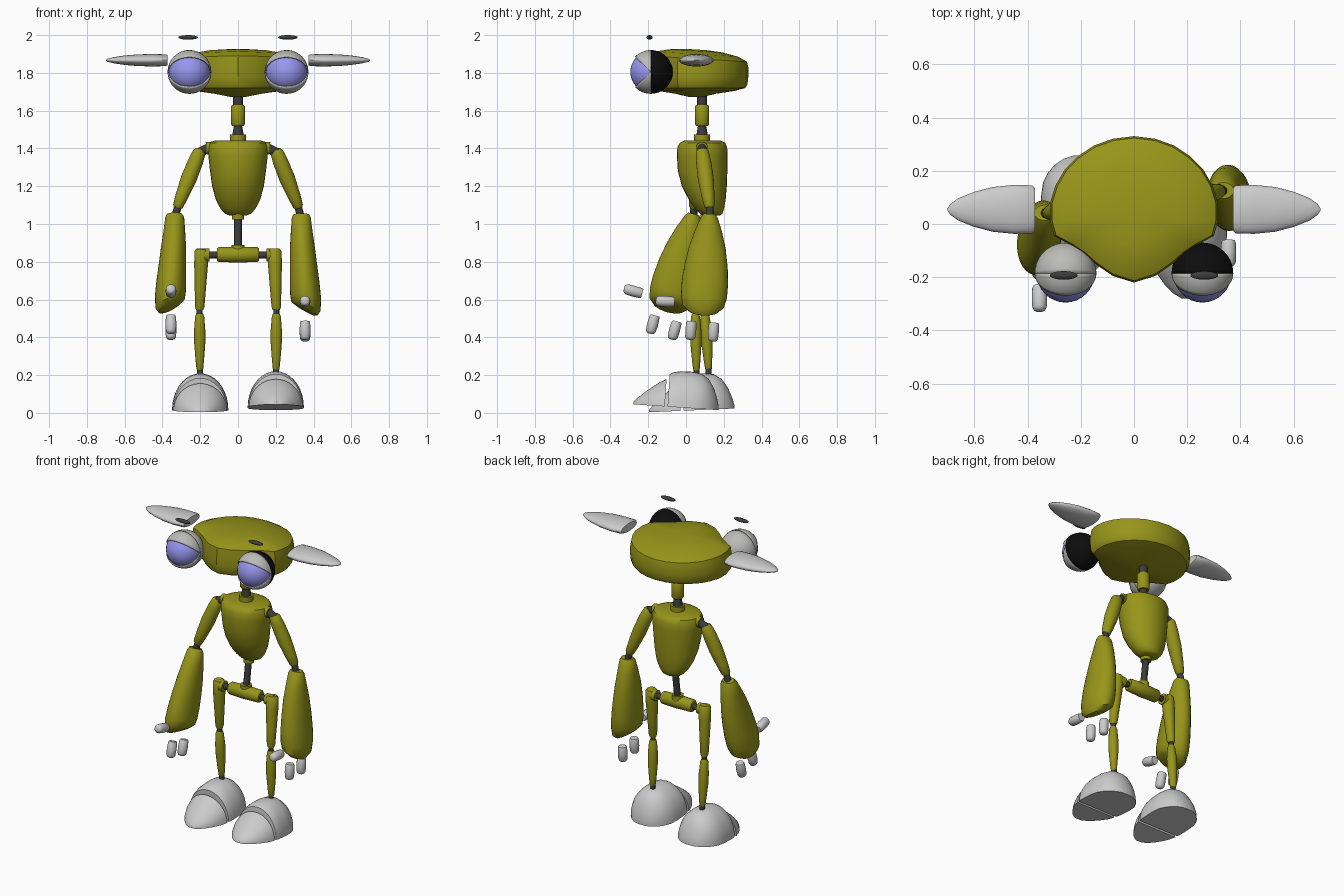
import bpy, bmesh
from math import sin, cos, pi, radians
from mathutils import Vector, Matrix

if "Cube" in bpy.data.objects:
    bpy.data.objects.remove(bpy.data.objects["Cube"], do_unlink=True)


def material(name, rgb):
    m = bpy.data.materials.new(name)
    m.use_nodes = True
    m.diffuse_color = (*rgb, 1)
    m.node_tree.nodes["Principled BSDF"].inputs["Base Color"].default_value = (*rgb, 1)
    return m


OLIVE = material("olive", (0.31, 0.30, 0.01))
DARK = material("dark_joint", (0.045, 0.045, 0.045))
BLACK = material("black", (0.004, 0.004, 0.004))
BLUE = material("eye_blue", (0.31, 0.31, 0.87))
LID = material("lid_grey", (0.5, 0.5, 0.48))


def finish(name, bm, mat=None, angle=40):
    mesh = bpy.data.meshes.new(name)
    bm.to_mesh(mesh)
    bm.free()
    ob = bpy.data.objects.new(name, mesh)
    bpy.context.collection.objects.link(ob)
    if mat:
        mesh.materials.append(mat)
    bpy.ops.object.select_all(action="DESELECT")
    ob.select_set(True)
    bpy.context.view_layer.objects.active = ob
    bpy.ops.object.shade_smooth_by_angle(angle=radians(angle))
    return ob


def loft(name, rings, mat=None, matrix=Matrix(), angle=40):
    """Skin a closed solid through matching rings of points."""
    bm = bmesh.new()
    loops = [[bm.verts.new(matrix @ Vector(p)) for p in ring] for ring in rings]
    n = len(loops[0])
    for a, b in zip(loops, loops[1:]):
        for i in range(n):
            j = (i + 1) % n
            bm.faces.new((a[i], a[j], b[j], b[i]))
    bm.faces.new(loops[0])
    bm.faces.new(loops[-1])
    bmesh.ops.recalc_face_normals(bm, faces=bm.faces)
    return finish(name, bm, mat, angle)


def ellipse(cx, cy, z, rx, ry, slant=0, n=28):
    turns = [2 * pi * i / n for i in range(n)]
    return [(cx + rx * cos(t), cy + ry * sin(t), z + slant * cos(t)) for t in turns]


def tube(name, a, b, profile, mat=None, matrix=Matrix()):
    """Turned part from a to b; profile lists (fraction along, radius)."""
    a, b = Vector(a), Vector(b)
    turn = (b - a).to_track_quat("Z", "Y").to_matrix().to_4x4()
    rings = [ellipse(0, 0, t * (b - a).length, r, r, n=20) for t, r in profile]
    return loft(name, rings, mat, matrix @ Matrix.Translation(a) @ turn)


def rod(name, a, b, r, mat=DARK, matrix=Matrix()):
    return tube(name, a, b, [(0, r), (1, r)], mat, matrix)


def ball(name, centre, size, mat):
    bm = bmesh.new()
    bmesh.ops.create_uvsphere(bm, u_segments=32, v_segments=18, radius=1)
    bm.transform(Matrix.Translation(centre) @ Matrix.Diagonal((*size, 1)))
    return finish(name, bm, mat)


def eye_shell(name, centre, start, sweep, mat):
    """Part of a sphere shell, swept around the sideways axis."""
    bm = bmesh.new()
    c = Vector(centre)
    turn = Matrix.Rotation(radians(start), 4, "X")
    arc = [bm.verts.new(turn @ Vector((cos(pi * i / 20), 0, sin(pi * i / 20))) * 0.116)
           for i in range(21)]
    edges = [bm.edges.new(pair) for pair in zip(arc, arc[1:])]
    bmesh.ops.spin(bm, geom=arc + edges, cent=(0, 0, 0), axis=(1, 0, 0),
                   angle=radians(sweep), steps=max(6, sweep // 9))
    bmesh.ops.remove_doubles(bm, verts=bm.verts, dist=0.0005)
    bm.normal_update()
    for f in bm.faces:
        if f.normal.dot(f.calc_center_median()) < 0:
            f.normal_flip()
    bm.transform(Matrix.Translation(c))
    ob = finish(name, bm, mat)
    mod = ob.modifiers.new("thickness", "SOLIDIFY")
    mod.thickness, mod.offset = 0.007, -1


# Head: a flat disc with a narrower snout
half = [(0, .33), (.08, .32), (.15, .295), (.21, .255), (.26, .205), (.295, .145), (.315, .08),
        (.315, .01), (.3, -.045), (.235, -.08), (.19, -.11), (.145, -.15), (.08, -.195), (0, -.22)]
outline = half + [(-x, y) for x, y in half[-2:0:-1]]
levels = [(.12, 1.672), (.4, 1.69), (.75, 1.705), (.94, 1.72), (.985, 1.74), (1, 1.78), (1, 1.83),
          (.975, 1.875), (.8, 1.9), (.5, 1.917), (.2, 1.924)]
loft("head", [[(k * x, .05 + k * (y - .05), z + (.06 * k * (.05 - y) if z > 1.85 else 0))
               for x, y in outline] for k, z in levels], OLIVE, angle=32)

# Neck
NY = .085
rod("upper_neck_joint", (0, NY, 1.62), (0, NY, 1.69), .026)
tube("neck", (0, NY, 1.52), (0, NY, 1.63), [(0, .032), (.08, .038), (.92, .038), (1, .032)], OLIVE)
tube("lower_neck_joint", (0, NY, 1.46), (0, NY, 1.53), [(0, .032), (1, .02)], DARK)
rod("collar", (0, NY, 1.42), (0, NY, 1.473), .042, OLIVE)

# Torso: z, half width, middle y, half depth
body = [(1.045, .045, .135, .045), (1.055, .07, .133, .06), (1.08, .092, .125, .076),
        (1.13, .118, .112, .098), (1.2, .137, .097, .119), (1.28, .148, .088, .131),
        (1.36, .157, .086, .134), (1.405, .16, .086, .132), (1.43, .15, .087, .12),
        (1.441, .125, .088, .098)]
loft("torso", [ellipse(0, y, z, w, d) for z, w, y, d in body], OLIVE)
rod("waist_collar", (0, .11, 1.025), (0, .11, 1.06), .032, OLIVE)
rod("spine", (0, .11, 1.04), (0, .085, .86), .02)

# Pelvis
tube("pelvis", (-.112, .08, .838), (.112, .08, .838),
     [(0, .032), (.04, .039), (.5, .042), (.96, .039), (1, .032)], OLIVE)
rod("pelvis_socket", (0, .085, .85), (0, .085, .888), .035, OLIVE)
rod("hip_axle", (-.17, .08, .836), (.17, .08, .836), .018)

# Each side: sign, name, arm swing, elbow y, knee y, ankle y, foot y, foot height, foot tilt
sides = [(1, "left", 4, .125, .05, .055, .05, .023, -3.9),
         (-1, "right", 15.3, .04, .1, .12, .135, .018, 2.5)]
for s, side, swing, elbow, knee, ankle, foot_y, foot_z, tilt in sides:
    # Eye with lids and brow
    c = (s * .257, -.186, 1.805)
    ball(side + "_eyeball", c, (.109, .109, .109), BLUE)
    eye_shell(side + "_upper_lid", c, 0, 46, LID)
    eye_shell(side + "_lower_lid", c, 134, 46, LID)
    eye_shell(side + "_eye_back", c, 180, 180, BLACK if s > 0 else LID)
    ball(side + "_brow", (s * .264, -.193, 1.988), (.052, .016, .012), DARK)

    # Ear: flat at the base, tapering outward
    ear = [(.372, .08, .026), (.382, .09, .031), (.45, .092, .033), (.53, .084, .031),
           (.6, .066, .025), (.66, .042, .016), (.69, .02, .008), (.7, .005, .002)]
    rings = [[(s * x, .055 + p[0], 1.867 + p[1]) for p in ellipse(0, 0, 0, d, h, n=24)]
             for x, d, h in ear]
    loft(side + "_ear", rings)

    # Shoulder and upper arm
    rod(side + "_shoulder_socket", (s * .135, .085, 1.403), (s * .168, .085, 1.4), .033, OLIVE)
    rod(side + "_shoulder_joint", (s * .15, .085, 1.405), (s * .22, .087, 1.37), .025)
    tube(side + "_upper_arm", (s * .2, .085, 1.393), (s * .322, elbow, 1.085),
         [(0, .025), (.04, .034), (.2, .04), (.5, .042), (.8, .034), (.97, .027), (1, .02)], OLIVE)
    rod(side + "_elbow_joint", (s * .316, elbow, 1.1), (s * .335, elbow, 1.03), .02)

    # Forearm and fingers swing together: z, x offset, half width, half depth, slant
    arm = Matrix.Translation((s * .335, elbow, 1.045)) @ Matrix.Rotation(-radians(swing), 4, "X")
    shape = [(.008, 0, .04, .03, 0), (-.01, 0, .05, .044, 0), (-.08, .002, .057, .071, 0),
             (-.17, .006, .066, .097, 0), (-.27, .012, .073, .115, 0), (-.36, .018, .079, .123, 0),
             (-.43, .023, .082, .122, .012), (-.48, .024, .078, .11, .026),
             (-.5, .024, .062, .085, .03), (-.507, .024, .045, .06, .024)]
    loft(side + "_forearm", [ellipse(s * x, 0, z, w, d, -s * slant)
                             for z, x, w, d, slant in shape], OLIVE, arm)
    digit = [(0, .023), (.08, .027), (.5, .029), (.85, .027), (.95, .021), (1, .012)]
    fx = s * .02
    tube(side + "_thumb", (fx, -.153, -.47), (fx, -.253, -.47), digit, matrix=arm)
    for label, y in (("front", -.057), ("back", .063)):
        tube(f"{side}_{label}_finger", (fx, y, -.564), (fx, y, -.664), digit, matrix=arm)

    # Leg
    rod(side + "_hip", (s * .15, .08, .836), (s * .2, .08, .836), .034, OLIVE)
    tube(side + "_thigh", (s * .193, .08, .868), (s * .203, knee, .545),
         [(0, .028), (.04, .037), (.25, .037), (.6, .031), (.95, .025), (1, .019)], OLIVE)
    rod(side + "_knee_joint", (s * .203, knee, .56), (s * .203, knee, .5), .016)
    tube(side + "_shin", (s * .203, knee, .525), (s * .202, ankle, .225),
         [(0, .018), (.05, .024), (.3, .03), (.5, .03), (.8, .023), (.97, .018), (1, .014)], OLIVE)
    rod(side + "_ankle_joint", (s * .2, ankle, .24), (s * .2, ankle, .19), .016)

    # Foot: arched slices as y, half width, height
    place = Matrix.Translation((s * .2, foot_y, foot_z)) @ Matrix.Rotation(radians(tilt), 4, "X")
    parts = {"heel": [(-.148, .142, .172), (-.13, .147, .183), (-.09, .149, .192), (-.03, .149, .193),
                      (.02, .142, .186), (.06, .122, .16), (.09, .095, .115), (.11, .065, .065),
                      (.122, .03, .02)],
             "toe": [(-.163, .142, .145), (-.2, .132, .125), (-.24, .112, .095), (-.28, .084, .062),
                     (-.31, .055, .035), (-.33, .022, .012)]}
    for part, slices in parts.items():
        rings = [[(w * cos(pi * i / 18), y, h * sin(pi * i / 18)) for i in range(19)]
                 for y, w, h in slices]
        loft(f"{side}_foot_{part}", rings, matrix=place)
